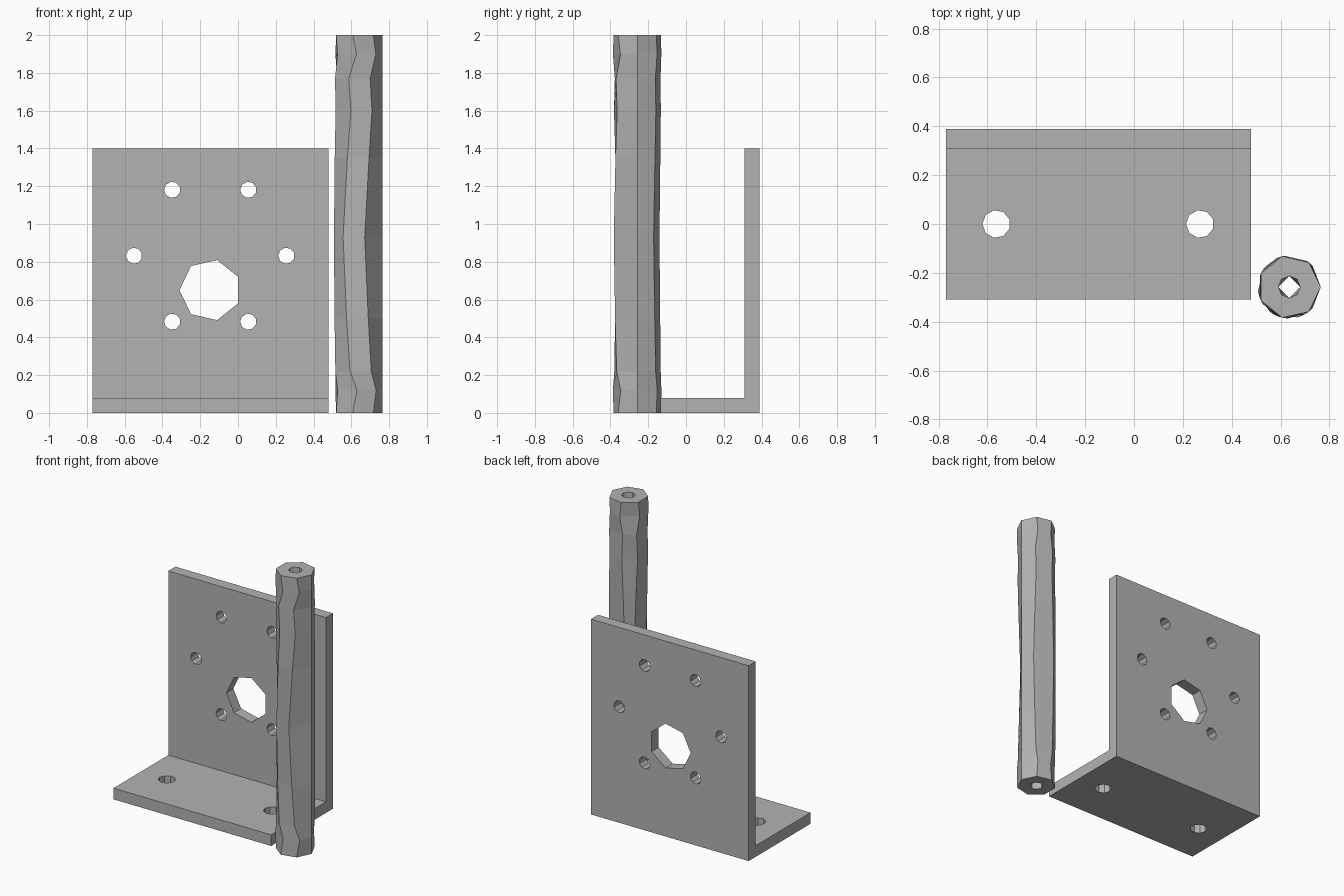
import bpy, bmesh
from math import cos, sin, pi, radians
from mathutils import Matrix, Vector

if "Cube" in bpy.data.objects:
    bpy.data.objects.remove(bpy.data.objects["Cube"])

grey = bpy.data.materials.new("plain grey")
grey.use_nodes = True
grey.diffuse_color = (0.45, 0.45, 0.45, 1)
grey.node_tree.nodes["Principled BSDF"].inputs["Base Color"].default_value = grey.diffuse_color


def make_object(name, bm):
    bmesh.ops.recalc_face_normals(bm, faces=bm.faces)
    mesh = bpy.data.meshes.new(name)
    bm.to_mesh(mesh)
    bm.free()
    mesh.materials.append(grey)
    obj = bpy.data.objects.new(name, mesh)
    bpy.context.collection.objects.link(obj)
    return obj


# L-shaped bracket, extruded from its side profile
X0, X1 = -0.77, 0.48
profile = [(-0.31, 0), (0.39, 0), (0.39, 1.4), (0.31, 1.4), (0.31, 0.08), (-0.31, 0.08)]
bm = bmesh.new()
face = bm.faces.new([bm.verts.new((X0, y, z)) for y, z in profile])
side = bmesh.ops.extrude_face_region(bm, geom=[face])
bmesh.ops.translate(bm, vec=(X1 - X0, 0, 0),
                    verts=[v for v in side["geom"] if isinstance(v, bmesh.types.BMVert)])
bracket = make_object("angle_bracket", bm)

# Hole cutters: prisms with one corner pointing to -x
cutters = bmesh.new()


def add_cutter(centre, radius, sides, through_wall):
    axis = Vector((0, 1, 0)) if through_wall else Vector((0, 0, 1))
    up = Vector((0, 0, 1)) if through_wall else Vector((0, 1, 0))
    rings = []
    for shift in (-0.12, 0.12):
        rings.append([cutters.verts.new(
            Vector(centre) + axis * shift
            + Vector((-radius * cos(2 * pi * i / sides), 0, 0))
            + up * radius * sin(2 * pi * i / sides)) for i in range(sides)])
    a, b = rings
    cutters.faces.new(a)
    cutters.faces.new(b[::-1])
    for i in range(sides):
        j = (i + 1) % sides
        cutters.faces.new((a[i], b[i], b[j], a[j]))


CX = -0.147
add_cutter((CX, 0.35, 0.65), 0.163, 7, True)
for i in range(6):
    a = i * pi / 3
    add_cutter((CX + 0.403 * cos(a), 0.35, 0.832 + 0.403 * sin(a)), 0.043, 9, True)
for s in (-1, 1):
    add_cutter((CX + s * 0.417, 0, 0.04), 0.057, 9, False)
cutter = make_object("hole_cutter", cutters)
cutter.hide_render = True

cut = bracket.modifiers.new("holes", "BOOLEAN")
cut.operation = "DIFFERENCE"
cut.solver = "EXACT"
cut.object = cutter
graph = bpy.context.evaluated_depsgraph_get()
bracket.data = bpy.data.meshes.new_from_object(bracket.evaluated_get(graph))
bracket.modifiers.clear()
bpy.data.objects.remove(cutter)

# Seven-sided hollow rod whose edges wander along its length
heights = [0, 0.12, 0.22, 0.5, 0.93, 1.35, 1.6, 1.77, 1.9, 2]
wander = [0, -9, 6, 14, 23, 12, 4, 9, -8, 0]
share = [0, 0.4, -0.5, 0.6, 0.8, 1.1, 1]   # how much each edge follows the wander
R, BORE = 0.129, 0.045
bm = bmesh.new()


def bridge(a, b):
    n = len(a)
    for i in range(n):
        j = (i + 1) % n
        bm.faces.new((a[i], a[j], b[j], b[i]))


outer = []
for z, w in zip(heights, wander):
    angles = [radians(360 * i / 7 - w * share[i]) for i in range(7)]
    outer.append([bm.verts.new((R * cos(a), R * sin(a), z)) for a in angles])
for a, b in zip(outer, outer[1:]):
    bridge(a, b)

# Bore: round at the ends, square in the middle
inner = []
for z, squash in ((0, 1), (0.1, 0.7), (1.9, 0.7), (2, 1)):
    inner.append([bm.verts.new((BORE * (squash if i % 2 else 1) * cos(i * pi / 4),
                                BORE * (squash if i % 2 else 1) * sin(i * pi / 4), z))
                  for i in range(8)])
for a, b in zip(inner, inner[1:]):
    bridge(b, a)

# Flat end rings between outline and bore
for o, n in ((outer[0], inner[0]), (outer[-1], inner[-1])):
    edges = [bm.edges.get((ring[i - 1], ring[i])) for ring in (o, n) for i in range(len(ring))]
    bmesh.ops.bridge_loops(bm, edges=edges)
bm.transform(Matrix.Translation((0.636, -0.258, 0)))
make_object("hollow_rod", bm)
